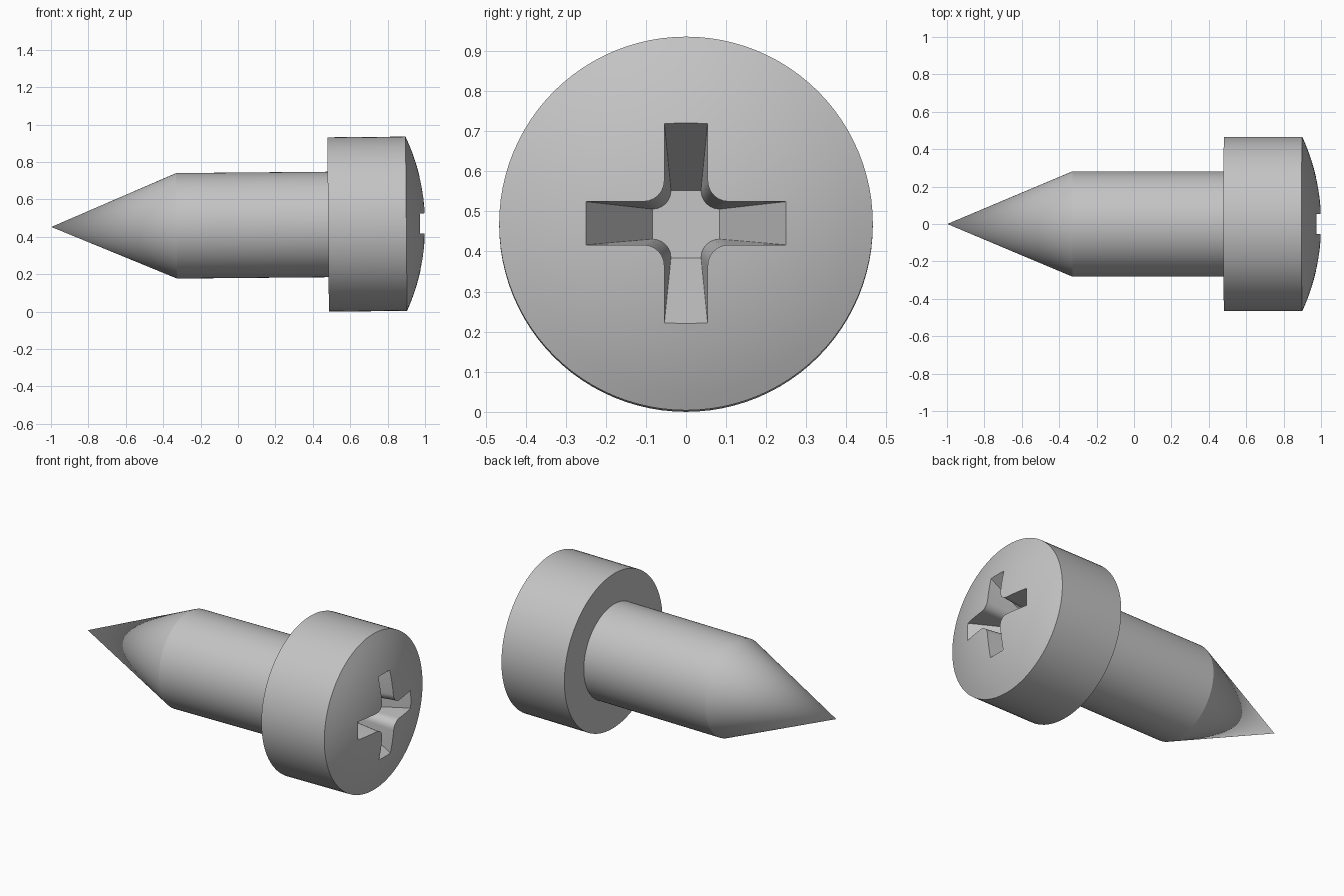
import bpy, bmesh, math
from mathutils import Vector, Matrix

if "Cube" in bpy.data.objects:
    bpy.data.objects.remove(bpy.data.objects["Cube"])

SEG = 96
TILT = 0.009                      # the axis rises very slightly towards the head
R_SHAFT, R_HEAD, X_RIM = 0.282, 0.466, 0.898

steel = bpy.data.materials.new("grey steel")
steel.diffuse_color = (0.55, 0.55, 0.55, 1)
steel.use_nodes = True
steel.node_tree.nodes["Principled BSDF"].inputs["Base Color"].default_value = steel.diffuse_color


def finish(bm, name):
    bmesh.ops.recalc_face_normals(bm, faces=bm.faces)
    me = bpy.data.meshes.new(name)
    bm.to_mesh(me)
    bm.free()
    me.materials.append(steel)
    ob = bpy.data.objects.new(name, me)
    bpy.context.collection.objects.link(ob)
    return ob


# Screw body: point, shank, head and domed face turned around the x axis
sag = 1.0 - X_RIM
r_dome = (R_HEAD ** 2 + sag ** 2) / (2 * sag)
profile = [(-1, 0), (-0.33, R_SHAFT), (0.48, R_SHAFT), (0.48, R_HEAD), (X_RIM, R_HEAD)]
a_rim = math.asin(R_HEAD / r_dome)
for i in range(9, -1, -1):
    a = a_rim * i / 10
    profile.append((1 - r_dome * (1 - math.cos(a)), r_dome * math.sin(a)))

bm = bmesh.new()
verts = [bm.verts.new((x, 0, r)) for x, r in profile]
edges = [bm.edges.new(p) for p in zip(verts, verts[1:])]
bmesh.ops.spin(bm, geom=verts + edges, cent=(0, 0, 0), axis=(1, 0, 0),
               angle=math.tau, steps=SEG, use_duplicate=False)
bmesh.ops.remove_doubles(bm, verts=bm.verts, dist=1e-5)
screw = finish(bm, "screw_body")


# Cross recess: a filleted plus outline that tapers with depth
def cross(x, end, centre, radius, steps=6):
    pts = []
    for q in range(4):
        w = centre - radius
        quad = [(end, w)]
        for i in range(steps + 1):
            a = -math.pi / 2 - i / steps * math.pi / 2
            quad.append((centre + radius * math.cos(a), centre + radius * math.sin(a)))
        quad.append((w, end))
        rot = Matrix.Rotation(q * math.pi / 2, 2)
        pts += [rot @ Vector(p) for p in quad]
    return [(x, p.x, p.y) for p in pts]


bm = bmesh.new()
layers = [[bm.verts.new(p) for p in cross(*args)] for args in (
    (0.73, 0.084, 0.0835, 0.046),
    (0.972, 0.25, 0.106, 0.052),
    (1.1, 0.25, 0.106, 0.052))]
for low, high in zip(layers, layers[1:]):
    n = len(low)
    for i in range(n):
        j = (i + 1) % n
        bm.faces.new((low[i], low[j], high[j], high[i]))
bm.faces.new(layers[0])
bm.faces.new(layers[-1])
bmesh.ops.remove_doubles(bm, verts=bm.verts, dist=1e-5)
cutter = finish(bm, "recess_cutter")
cutter.hide_render = True

mod = screw.modifiers.new("cross_recess", 'BOOLEAN')
mod.operation, mod.solver, mod.object = 'DIFFERENCE', 'EXACT', cutter
bpy.context.view_layer.objects.active = screw
screw.select_set(True)
bpy.ops.object.modifier_apply(modifier=mod.name)
bpy.data.objects.remove(cutter)

# Tilt, then rest on the ground and centre in x
screw.data.transform(Matrix.Rotation(-TILT, 4, 'Y'))
xs = [v.co.x for v in screw.data.vertices]
zs = [v.co.z for v in screw.data.vertices]
screw.data.transform(Matrix.Translation((-(min(xs) + max(xs)) / 2, 0, -min(zs))))

bpy.ops.object.shade_smooth_by_angle(angle=math.radians(20))
